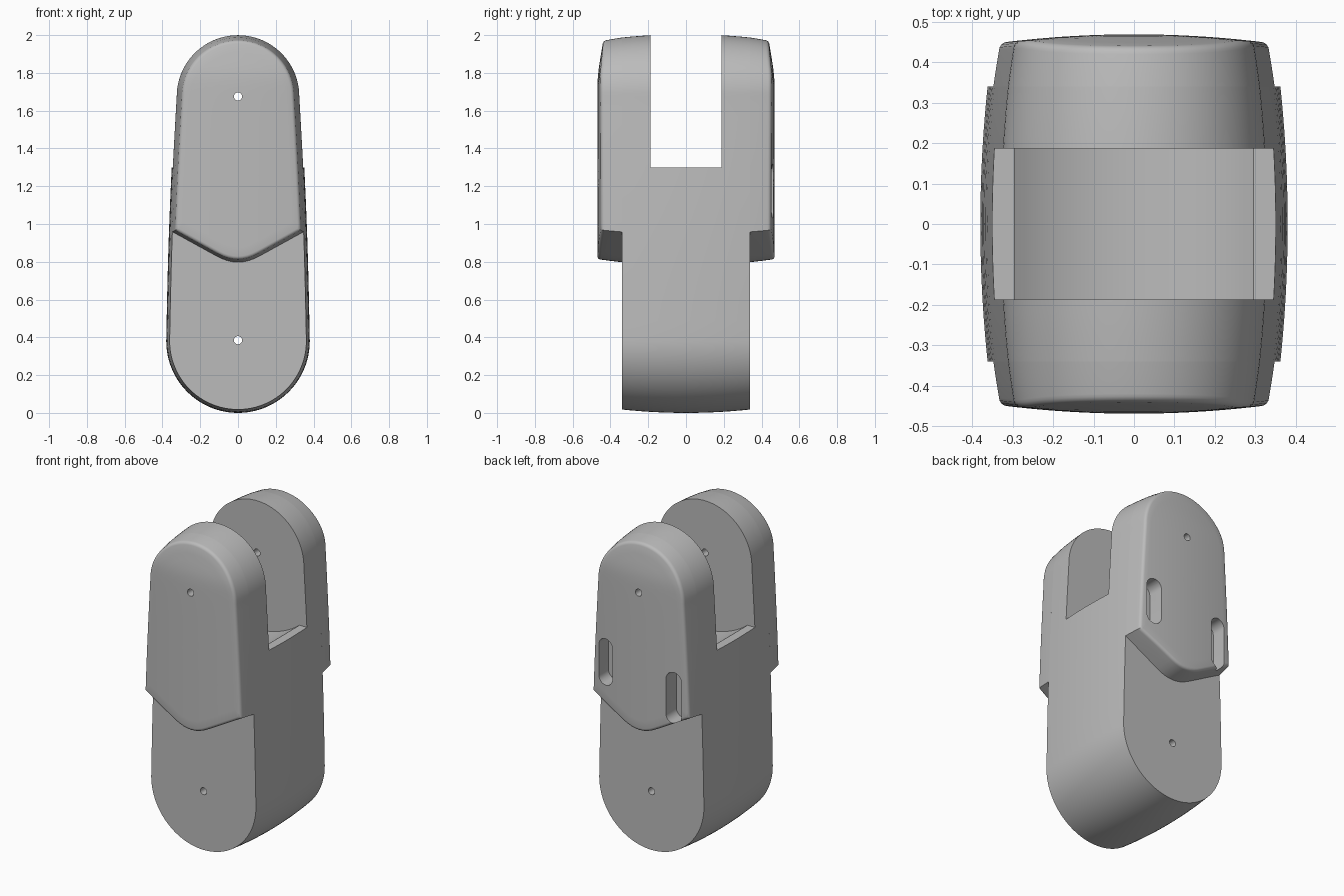
import bpy, bmesh
from math import sin, cos, pi, radians, sqrt
from mathutils import Vector

cube = bpy.data.objects.get("Cube")
if cube:
    bpy.data.objects.remove(cube)

grey = bpy.data.materials.new("plain_grey")
grey.use_nodes = True
colour = (0.5, 0.5, 0.5, 1)
grey.diffuse_color = colour
grey.node_tree.nodes["Principled BSDF"].inputs["Base Color"].default_value = colour

LOW, LOW_R = 0.38, 0.38        # lower pivot height and radius
HIGH, HIGH_R = 1.675, 0.33     # upper pivot height and radius
STEP = 0.34                    # half depth of the core
SLOT = 0.187                   # half depth of the fork gap


def make_object(name, bm):
    bmesh.ops.recalc_face_normals(bm, faces=bm.faces)
    mesh = bpy.data.meshes.new(name)
    bm.to_mesh(mesh)
    bm.free()
    mesh.materials.append(grey)
    obj = bpy.data.objects.new(name, mesh)
    bpy.context.collection.objects.link(obj)
    return obj


def loft(name, rings, tip=None):
    """Skin equal rings of points; close with n-gons or a tip point."""
    bm = bmesh.new()
    rows = [[bm.verts.new(p) for p in ring] for ring in rings]
    n = len(rows[0])
    for a, b in zip(rows, rows[1:]):
        for i in range(n):
            j = (i + 1) % n
            bm.faces.new((a[i], a[j], b[j], b[i]))
    bm.faces.new(rows[0])
    if tip:
        top = bm.verts.new(tip)
        for i in range(n):
            bm.faces.new((rows[-1][i], rows[-1][(i + 1) % n], top))
    else:
        bm.faces.new(rows[-1])
    return make_object(name, bm)


def mirrored(half):
    """Closed outline from the +x half, which starts and ends on the axis."""
    return half + [Vector((-p.x, p.y)) for p in reversed(half[1:-1])]


def inset(points, d):
    """Move a counter-clockwise outline inward by d with mitred corners."""
    out = []
    for i, p in enumerate(points):
        e1 = (p - points[i - 1]).normalized()
        e2 = (points[(i + 1) % len(points)] - p).normalized()
        n1, n2 = Vector((-e1.y, e1.x)), Vector((-e2.y, e2.x))
        out.append(p + (n1 + n2) * d / (1 + n1.dot(n2)))
    return out


def barrel(y):
    return 0.018 * (y / STEP) ** 2


def half_width(z):
    t = (z - LOW) / (HIGH - LOW)
    return LOW_R + (HIGH_R - LOW_R) * t + 0.008 * sin(pi * t)


def side(z0, steps):
    return [Vector((half_width(z), z)) for z in
            [z0 + (HIGH - z0) * i / steps for i in range(steps)]]


def arc(z, r, a0, a1, steps):
    return [Vector((r * cos(a), z + r * sin(a))) for a in
            [radians(a0 + (a1 - a0) * i / steps) for i in range(steps + 1)]]


def on_axis(half):
    half[0].x = half[-1].x = 0
    return half


top_arc = arc(HIGH, HIGH_R, 0, 90, 24)

# Core: full rounded outline with slightly barrelled sides
core_line = mirrored(on_axis(arc(LOW, LOW_R, -90, 0, 24) + side(LOW, 12)[1:] + top_arc))
rings = []
for i in range(13):
    y = STEP * (i / 6 - 1)
    rings.append([(p.x, y, p.y) for p in inset(core_line, barrel(y))])
core = loft("core", rings)


# Cheeks: domed plates with a shallow pointed lower edge
def lower_edge(x):
    return 0.78 + (0.55 * x * x / 0.24 if x < 0.12 else 0.55 * (x - 0.06))


def dome(p):
    over = p.y - 1.79
    slope = 0.085 * (over + sqrt(over * over + 0.0012))
    return 0.469 - 0.19 * p.x ** 2 - slope


corner = 0.365
edge = [Vector((x, lower_edge(x))) for x in [corner * i / 12 for i in range(12)]]
cheek_line = mirrored(on_axis(edge + side(lower_edge(corner), 14) + top_arc))


def make_cheek(name, sign):
    rings, fillet = [], 0.018
    for i in range(4):
        y = STEP + (0.45 - STEP) * i / 3
        line = inset(cheek_line, barrel(y))
        rings.append([(p.x, sign * (STEP + (dome(p) - fillet - STEP) * i / 3), p.y)
                      for p in line])
    for i in range(1, 5):
        a = pi / 2 * i / 4
        line = inset(cheek_line, barrel(0.45) + fillet * (1 - cos(a)))
        rings.append([(p.x, sign * (dome(p) - fillet * (1 - sin(a))), p.y) for p in line])
    centre = Vector((0, 1.4))
    for i in range(1, 12):
        inner = [centre + (p - centre) * (1 - i / 12) for p in line]
        rings.append([(p.x, sign * dome(p), p.y) for p in inner])
    return loft(name, rings, (0, sign * dome(centre), centre.y))


front_cheek = make_cheek("front_cheek", -1)
back_cheek = make_cheek("back_cheek", 1)


# Cutting tools
def prism(points, y0, y1):
    return loft("cutter", [[(p.x, y, p.y) for p in points] for y in (y0, y1)])


def cut(obj, points, y0=-0.6, y1=0.6):
    cutter = prism(points, y0, y1)
    cutter.hide_render = True
    mod = obj.modifiers.new("cut", 'BOOLEAN')
    mod.operation, mod.solver, mod.object = 'DIFFERENCE', 'EXACT', cutter
    bpy.context.view_layer.objects.active = obj
    bpy.ops.object.modifier_apply(modifier=mod.name)
    bpy.data.objects.remove(cutter)


# Fork gap with a hollowed floor
floor_z, lip = 1.3, 0.295
radius = sqrt(lip ** 2 + (HIGH - floor_z) ** 2)
gap = [Vector((-0.6, floor_z))]
for i in range(25):
    x = lip * (i / 12 - 1)
    gap.append(Vector((x, HIGH - sqrt(radius ** 2 - x * x))))
gap += [Vector((0.6, floor_z)), Vector((0.6, 2.2)), Vector((-0.6, 2.2))]
cut(core, gap, -SLOT, SLOT)

# Pivot pin holes
for z, parts in ((LOW + 0.005, [core]), (HIGH, [core, front_cheek, back_cheek])):
    for part in parts:
        cut(part, arc(z, 0.022, 0, 337.5, 15))

# Two upright pockets in the back cheek
for x, z, length in ((0.235, 1.175, 0.29), (-0.235, 1.075, 0.32)):
    rise = length / 2 - 0.05
    pill = [p + Vector((x, rise)) for p in arc(z, 0.05, 0, 180, 12)]
    pill += [p + Vector((x, -rise)) for p in arc(z, 0.05, 180, 360, 12)]
    cut(back_cheek, pill, 0.36, 0.6)

# Smooth shading with sharp edges kept
for obj in (core, front_cheek, back_cheek):
    bpy.ops.object.select_all(action='DESELECT')
    obj.select_set(True)
    bpy.context.view_layer.objects.active = obj
    bpy.ops.object.shade_smooth_by_angle(angle=radians(30))
